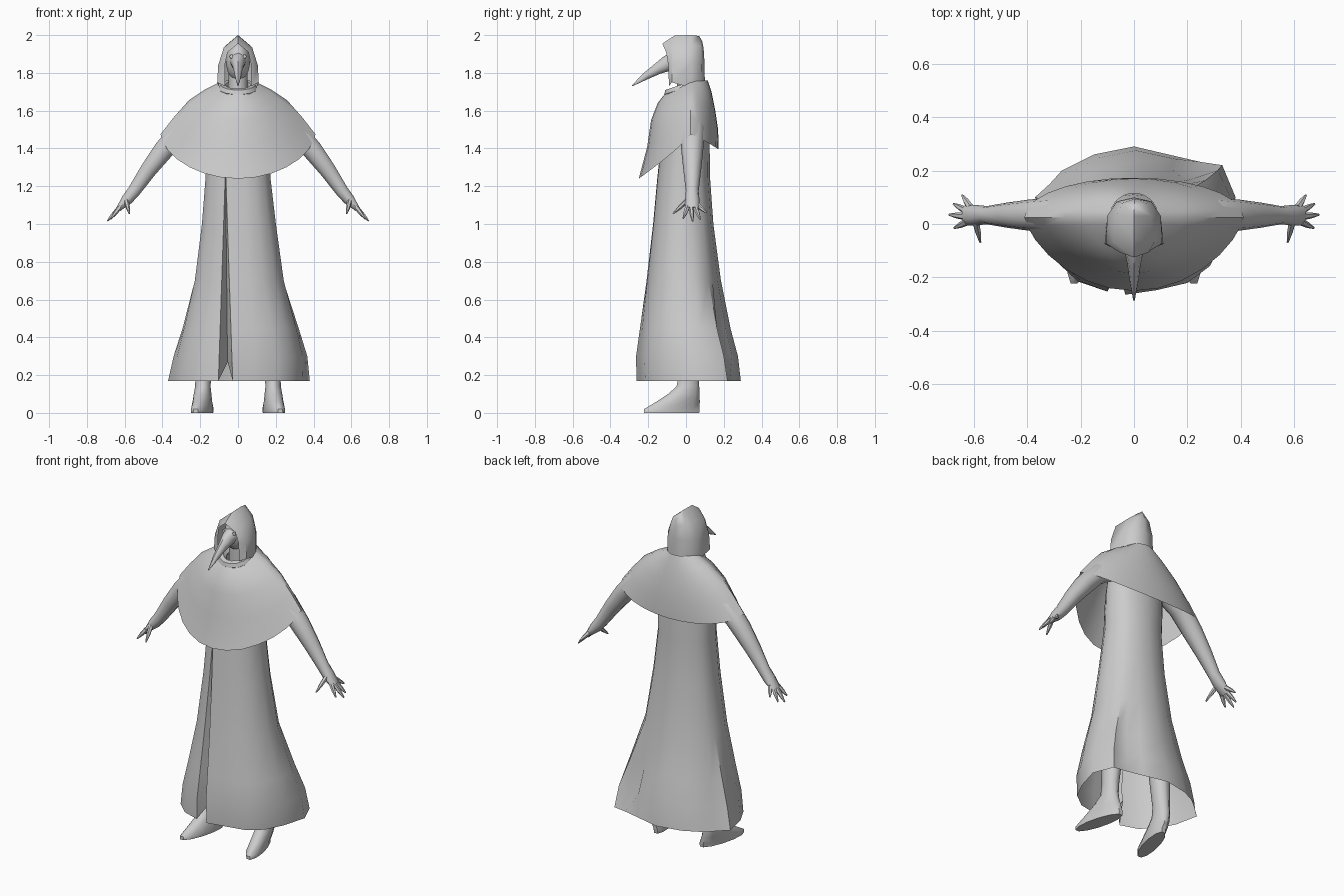
import bpy, bmesh, math
from mathutils import Vector

if "Cube" in bpy.data.objects:
    bpy.data.objects.remove(bpy.data.objects["Cube"])

cloth = bpy.data.materials.new("plain grey")
cloth.diffuse_color = (0.6, 0.6, 0.6, 1)
cloth.use_nodes = True
cloth.node_tree.nodes["Principled BSDF"].inputs["Base Color"].default_value = cloth.diffuse_color


def loft(name, rows, closed=True, caps=False, angle=50):
    """Skin a list of equal-length point rows into one smooth object."""
    bm = bmesh.new()
    grid = [[bm.verts.new(p) for p in row] for row in rows]
    n = len(rows[0])
    for a, b in zip(grid, grid[1:]):
        for i in range(n if closed else n - 1):
            j = (i + 1) % n
            bm.faces.new((a[i], a[j], b[j], b[i]))
    if caps:
        bm.faces.new(grid[0])
        bm.faces.new(grid[-1])
    bmesh.ops.remove_doubles(bm, verts=bm.verts[:], dist=0.0005)
    bmesh.ops.recalc_face_normals(bm, faces=bm.faces[:])
    mesh = bpy.data.meshes.new(name)
    bm.to_mesh(mesh)
    bm.free()
    ob = bpy.data.objects.new(name, mesh)
    bpy.context.collection.objects.link(ob)
    finish(ob, name, angle)
    return ob


def finish(ob, name, angle=50):
    ob.name = name
    ob.data.materials.append(cloth)
    bpy.ops.object.select_all(action='DESELECT')
    ob.select_set(True)
    bpy.context.view_layer.objects.active = ob
    bpy.ops.object.shade_smooth_by_angle(angle=math.radians(angle))


def tube(name, path, side, n=8):
    """Path entries: (x, y, z, half width along side, half height)."""
    side = Vector(side)
    pts = [Vector(p[:3]) for p in path]
    rows = []
    for i, p in enumerate(path):
        d = pts[min(i + 1, len(pts) - 1)] - pts[max(i - 1, 0)]
        a = (side - d * (side.dot(d) / d.length_squared)).normalized()
        b = d.cross(a).normalized()
        rows.append([pts[i] + a * p[3] * math.cos(t) + b * p[4] * math.sin(t)
                     for t in (2 * math.pi * k / n for k in range(n))])
    return loft(name, rows, caps=True)


# Robe: folded hem outline blending up into an oval body, pleat at the front
HEM = [(-.03, -.262), (.08, -.24), (.2, -.215), (.285, -.15), (.34, -.04),
       (.38, .1), (.33, .22), (.25, .232), (.15, .255), (0, .29), (-.15, .26),
       (-.27, .2), (-.315, .15), (-.37, .1), (-.34, -.04), (-.29, -.14),
       (-.21, -.215), (-.11, -.25)]
CREASES = {7: .2, 12: .06}
# angle of each hem point, always advancing round the body
angles, last = [], -math.pi
for hx, hy in HEM:
    t = math.atan2((hy - .0125) / .2775, (hx - .0075) / .3775)
    while t < last - 2:
        t += 2 * math.pi
    last = max(t, last + .15)
    angles.append(last)
# z, left, right, front, back, share of the hem shape, depth of the creases
ROBE = [(.17, -.37, .385, -.265, .29, 1, 0), (.3, -.345, .375, -.267, .275, .75, 1),
        (.45, -.3, .33, -.245, .235, .5, .6), (.7, -.235, .25, -.21, .185, .1, 0),
        (1, -.195, .205, -.175, .145, 0, 0), (1.25, -.175, .175, -.152, .127, 0, 0),
        (1.45, -.18, .18, -.13, .125, 0, 0), (1.6, -.17, .17, -.1, .11, 0, 0),
        (1.7, -.07, .07, -.06, .09, 0, 0)]
rows = []
for z, xl, xr, yf, yb, w, deep in ROBE:
    cx, cy, rx, ry = (xl + xr) / 2, (yf + yb) / 2, (xr - xl) / 2, (yb - yf) / 2
    row = []
    for i, ((hx, hy), t) in enumerate(zip(HEM, angles)):
        u, v = (hx - .0075) / .3775, (hy - .0125) / .2775
        k = 1 - deep * CREASES.get(i, 0)
        row.append(Vector((cx + k * rx * (w * u + (1 - w) * math.cos(t)),
                           cy + k * ry * (w * v + (1 - w) * math.sin(t)), z)))
    # edges of the pleat close towards the chest
    mid = -.066 if z < 1.65 else -.02
    gap = max(.002, .038 * (1.3 - z) / 1.13)
    row[0].x, row[-1].x = mid + gap, mid - gap
    row.append(Vector((mid + gap * .3, row[-1].y + 2.4 * gap, .27 if z < .2 else z)))
    rows.append(row)
rows[1][-1].z = .34
loft("robe", rows, angle=40)

# Shoulder cape: neck to hem, long in front, short over the arms
# half width, front y, back y, z at side, z at front, z at back
CAPE = [(.09, -.115, .115, 1.755, 1.685, 1.76), (.17, -.15, .135, 1.715, 1.64, 1.7),
        (.26, -.185, .155, 1.655, 1.55, 1.6), (.34, -.205, .17, 1.565, 1.41, 1.5),
        (.41, -.25, .173, 1.475, 1.24, 1.395)]
rows = []
for i, (rx, yf, yb, zs, zf, zb) in enumerate(CAPE):
    row = []
    for k in range(28):
        t = 2 * math.pi * k / 28
        c, s = math.cos(t), math.sin(t)
        ye, ze, p = (yf, zf, 1.1 + .08 * i) if s < 0 else (yb, zb, 1)
        row.append((rx * c, .025 + (ye - .025) * abs(s) ** p,
                    zs + (ze - zs) * abs(s) ** 1.2))
    rows.append(row)
loft("cape", rows)

# Hood: arches from the peaked front rim to the back of the head
# y at foot, y at peak, then half profile (x, z) from foot to peak
HOOD = [(-.09, -.125, ((.07, 1.73), (.07, 1.84), (.055, 1.91), (0, 1.955))),
        (-.075, -.06, ((.11, 1.75), (.105, 1.84), (.075, 1.935), (0, 1.998))),
        (.03, .03, ((.1, 1.72), (.1, 1.85), (.065, 1.945), (0, 2.0))),
        (.085, .07, ((.065, 1.72), (.065, 1.85), (.045, 1.94), (0, 1.995))),
        (.1, .085, ((0, 1.72), (0, 1.85), (0, 1.93), (0, 1.97)))]
rows = []
for y0, y1, prof in HOOD:
    half = [(x, y0 + (y1 - y0) * (i / 3) ** 2, z) for i, (x, z) in enumerate(prof)]
    rows.append(half + [(-x, y, z) for x, y, z in half[-2::-1]])
loft("hood", rows, closed=False)

# Head and neck inside the hood
bpy.ops.mesh.primitive_uv_sphere_add(segments=14, ring_count=9, location=(0, -.005, 1.86))
head = bpy.context.object
head.scale = (.065, .085, .105)
finish(head, "head")
tube("neck", [(0, .01, 1.6, .055, .055), (0, 0, 1.82, .05, .05)], (1, 0, 0))

# Beaked mask with round eye pieces
tube("beak", [(0, -.05, 1.865, .048, .05), (0, -.1, 1.85, .036, .042),
              (0, -.15, 1.822, .025, .03), (0, -.21, 1.785, .017, .02),
              (0, -.285, 1.732, .003, .003)], (1, 0, 0))
for s in (-1, 1):
    tube("eye_piece", [(s * .032, -.07, 1.885, .012, .012),
                       (s * .035, -.09, 1.887, .01, .01)], (1, 0, 0))

# Folded scarf at the throat
bpy.ops.mesh.primitive_torus_add(major_segments=14, minor_segments=6, major_radius=.08,
                                 minor_radius=.024, location=(0, -.018, 1.718),
                                 rotation=(.32, 0, 0))
finish(bpy.context.object, "scarf")

# Limbs, mirrored left and right
FINGERS = [((.592, .008, 1.125), (.575, -.068, 1.055)),
           ((.625, .008, 1.09), (.672, -.015, 1.03)),
           ((.63, .028, 1.085), (.692, .035, 1.015)),
           ((.625, .048, 1.09), (.675, .075, 1.025)),
           ((.612, .062, 1.1), (.643, .108, 1.06))]
# leg and wedge foot slices: z, inner x, outer x, front y, back y, toe turn-out
LEG = [(0, .145, .235, -.222, .07, .035), (.02, .142, .236, -.222, .072, .035),
       (.06, .142, .235, -.155, .073, .02), (.1, .143, .232, -.095, .072, .008),
       (.14, .145, .227, -.05, .07, 0), (.2, .142, .225, -.038, .068, 0),
       (.4, .115, .225, -.045, .075, 0), (.8, .06, .185, -.07, .075, 0)]
for s in (-1, 1):
    tube("arm", [(s * .13, .035, 1.6, .06, .06), (s * .3, .035, 1.5, .065, .06),
                 (s * .395, .033, 1.39, .058, .056), (s * .475, .033, 1.285, .047, .046),
                 (s * .55, .033, 1.175, .034, .036), (s * .587, .033, 1.13, .038, .032),
                 (s * .632, .033, 1.08, .038, .015)], (0, 1, 0), 10)
    for a, b in FINGERS:
        a, b = Vector((s * a[0], *a[1:])), Vector((s * b[0], *b[1:]))
        m = a.lerp(b, .55)
        tube("finger", [(*a, .014, .014), (*m, .011, .011), (*b, .004, .004)], (0, .3, 1), 6)
    rows = []
    for z, xi, xo, yf, yb, turn in LEG:
        row = []
        for k in range(12):
            t = 2 * math.pi * (k + .5) / 12
            c, q = math.cos(t) / .966, math.sin(t) / .966
            row.append((s * ((xi + xo) / 2 + (xo - xi) / 2 * c - turn * q),
                        (yf + yb) / 2 + (yb - yf) / 2 * q, z))
        rows.append(row)
    loft("leg_and_foot", rows, caps=True)
